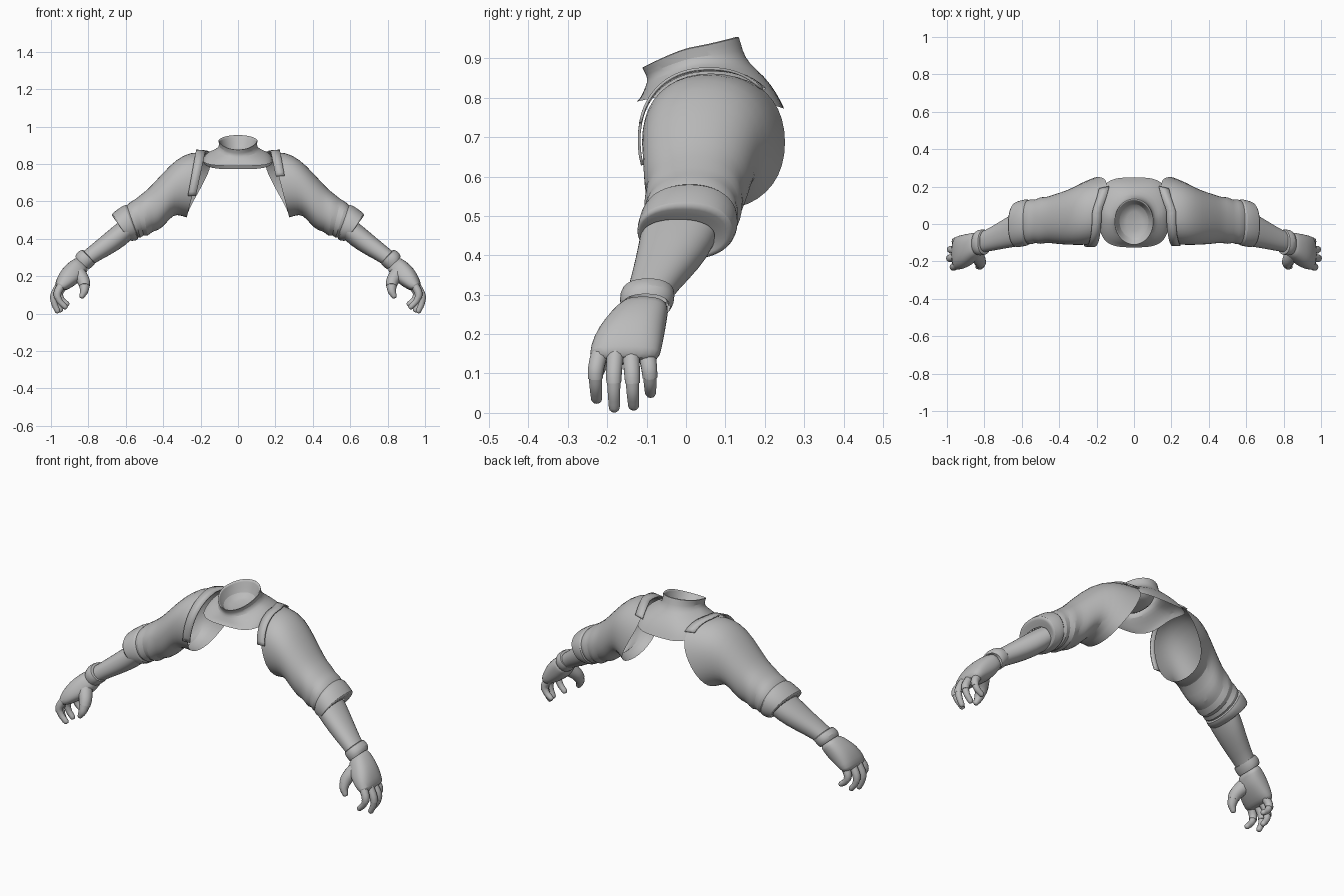
import bpy, bmesh
from math import sin, cos, pi, radians
from mathutils import Vector

cube = bpy.data.objects.get("Cube")
if cube:
    bpy.data.objects.remove(cube)

grey = bpy.data.materials.new("plain_grey")
grey.use_nodes = True
grey.diffuse_color = (0.5, 0.5, 0.5, 1)
grey.node_tree.nodes["Principled BSDF"].inputs["Base Color"].default_value = (0.5, 0.5, 0.5, 1)


def power(v, e):
    return abs(v) ** e * (1 if v >= 0 else -1)


def arm_point(spec, side, t, e):
    """Point at angle t of a section given by top and bottom (x, z), front and back y."""
    tx, tz, bx, bz, front, back = spec
    c, s = power(cos(t), e), power(sin(t), e)
    return Vector((side * ((tx + bx) / 2 + c * (tx - bx) / 2),
                   (front + back) / 2 + s * (back - front) / 2,
                   (tz + bz) / 2 + c * (tz - bz) / 2))


def arm_ring(spec, side, n=20, e=0.9):
    return [arm_point(spec, side, 2 * pi * i / n, e) for i in range(n)]


def reach_back(p, side):
    """Pull the upper back of the armhole towards the spine."""
    p.x -= side * 0.07 * max(0, (p.y - 0.07) / 0.18) * min(1, max(0, (p.z - 0.55) / 0.25))


def loft(name, rings, closed=True, caps=(False, False), subdiv=1, thick=0.0, angle=40):
    """Skin a list of point rings into a smooth object."""
    bm = bmesh.new()
    rows = [[bm.verts.new(p) for p in ring] for ring in rings]
    n = len(rows[0])
    for a, b in zip(rows, rows[1:]):
        for i in range(n if closed else n - 1):
            j = (i + 1) % n
            bm.faces.new((a[i], a[j], b[j], b[i]))
    for flag, row in zip(caps, (rows[0], rows[-1])):
        if flag:
            bm.faces.new(row)
    bmesh.ops.recalc_face_normals(bm, faces=bm.faces)
    mesh = bpy.data.meshes.new(name)
    bm.to_mesh(mesh)
    bm.free()
    mesh.materials.append(grey)
    obj = bpy.data.objects.new(name, mesh)
    bpy.context.collection.objects.link(obj)
    if thick:
        mod = obj.modifiers.new("thickness", 'SOLIDIFY')
        mod.thickness, mod.offset = thick, 0
    if subdiv:
        mod = obj.modifiers.new("smooth", 'SUBSURF')
        mod.levels = mod.render_levels = subdiv
    bpy.ops.object.select_all(action='DESELECT')
    obj.select_set(True)
    bpy.context.view_layer.objects.active = obj
    bpy.ops.object.shade_smooth_by_angle(angle=radians(angle))


def finger(name, path, radii, side, n=10):
    """Curled finger: a stepped glove sleeve, then a bare rounded tip."""
    pts = [Vector((side * x, y, z)) for x, y, z in path]
    # Catmull-Rom resampling of the path
    ext = [2 * pts[0] - pts[1]] + pts + [2 * pts[-1] - pts[-2]]
    fine, steps = [], 4
    for k in range(len(pts) - 1):
        a, b, c, d = ext[k:k + 4]
        for q in range(steps):
            u = q / steps
            fine.append(0.5 * (2 * b + (c - a) * u + (2 * a - 5 * b + 4 * c - d) * u ** 2
                               + (3 * b - a - 3 * c + d) * u ** 3))
    fine.append(pts[-1])
    rings, last = [], len(fine) - 1

    def circle(p, d, r):
        u = d.cross(Vector((0, 1, 0))).normalized()
        v = d.cross(u)
        rings.append([p + r * (cos(2 * pi * i / n) * u + sin(2 * pi * i / n) * v) for i in range(n)])

    for k, p in enumerate(fine):
        d = (fine[min(k + 1, last)] - fine[max(k - 1, 0)]).normalized()
        r = radii[0] + (radii[1] - radii[0]) * k / last
        if k == steps + 2:
            circle(p, d, r + 0.002)
        circle(p, d, r + (0.002 if k < steps + 2 else 0))
    for lift, shrink in ((0.5, 0.85), (0.85, 0.5)):
        circle(fine[-1] + d * r * lift, d, r * shrink)
    loft(name, rings, caps=(True, True), subdiv=0, angle=50)


# --- collar and shoulder yoke, with a shallow closed neck opening ---
def yoke_ring(rx, front, back, zf, zs, zb, e=1.0, n=32):
    pts = []
    for i in range(n):
        t = 2 * pi * i / n
        c, s = power(cos(t), e), power(sin(t), e)
        z = zs + ((zb if s > 0 else zf) - zs) * abs(s) ** 1.2
        pts.append(Vector((rx * c, (front + back) / 2 + s * (back - front) / 2, z)))
    return pts


loft("collar_yoke", [yoke_ring(*r) for r in (
    (0.040, -0.040, 0.07, 0.845, 0.85, 0.86),
    (0.082, -0.080, 0.11, 0.850, 0.87, 0.88),
    (0.099, -0.104, 0.126, 0.877, 0.928, 0.953),
    (0.108, -0.116, 0.135, 0.880, 0.932, 0.962),
    (0.099, -0.100, 0.143, 0.857, 0.900, 0.92),
    (0.112, -0.098, 0.160, 0.84, 0.882, 0.887),
    (0.150, -0.107, 0.200, 0.82, 0.872, 0.855, 0.8),
    (0.182, -0.115, 0.232, 0.80, 0.850, 0.81, 0.65),
    (0.188, -0.126, 0.250, 0.79, 0.825, 0.772, 0.6))], caps=(True, False))

SLEEVE = [
    (0.185, 0.862, 0.275, 0.512, -0.110, 0.254),
    (0.25, 0.868, 0.305, 0.522, -0.115, 0.225),
    (0.33, 0.828, 0.345, 0.530, -0.113, 0.19),
    (0.40, 0.755, 0.385, 0.480, -0.110, 0.17),
    (0.44, 0.712, 0.425, 0.442, -0.106, 0.158),
    (0.48, 0.668, 0.460, 0.440, -0.100, 0.143),
    (0.52, 0.637, 0.485, 0.408, -0.112, 0.148),
    (0.55, 0.612, 0.505, 0.424, -0.098, 0.128),
    (0.58, 0.597, 0.520, 0.398, -0.115, 0.138),
    (0.605, 0.568, 0.545, 0.414, -0.102, 0.122)]
CUFF = [
    (0.59, 0.578, 0.535, 0.415, -0.100, 0.120),
    (0.605, 0.586, 0.530, 0.396, -0.117, 0.136),
    (0.64, 0.562, 0.552, 0.388, -0.122, 0.130),
    (0.680, 0.533, 0.578, 0.388, -0.127, 0.120),
    (0.672, 0.520, 0.582, 0.396, -0.121, 0.108),
    (0.645, 0.492, 0.580, 0.405, -0.114, 0.074)]
FOREARM = [
    (0.60, 0.518, 0.55, 0.415, -0.114, 0.085),
    (0.66, 0.475, 0.60, 0.365, -0.122, 0.065),
    (0.74, 0.405, 0.68, 0.315, -0.135, 0.015),
    (0.82, 0.340, 0.765, 0.272, -0.150, -0.035),
    (0.86, 0.305, 0.80, 0.240, -0.155, -0.045)]
GLOVE_CUFF = [
    (0.825, 0.335, 0.77, 0.272, -0.150, -0.036),
    (0.83, 0.348, 0.758, 0.272, -0.166, -0.028),
    (0.867, 0.325, 0.785, 0.245, -0.170, -0.028),
    (0.870, 0.302, 0.798, 0.236, -0.165, -0.040)]
PALM = [
    (0.855, 0.305, 0.795, 0.242, -0.160, -0.045),
    (0.885, 0.290, 0.810, 0.220, -0.182, -0.045),
    (0.925, 0.258, 0.825, 0.190, -0.212, -0.050),
    (0.955, 0.220, 0.860, 0.160, -0.236, -0.056),
    (0.980, 0.165, 0.905, 0.130, -0.248, -0.064),
    (0.975, 0.138, 0.930, 0.122, -0.238, -0.075)]
FINGERS = {
    "index_finger": [(0.935, -0.215, 0.165), (0.965, -0.229, 0.11), (0.955, -0.229, 0.07), (0.925, -0.227, 0.037)],
    "middle_finger": [(0.945, -0.178, 0.165), (0.982, -0.183, 0.10), (0.982, -0.183, 0.055), (0.965, -0.182, 0.015)],
    "ring_finger": [(0.945, -0.14, 0.155), (0.978, -0.137, 0.10), (0.974, -0.135, 0.055), (0.95, -0.133, 0.02)],
    "little_finger": [(0.93, -0.10, 0.155), (0.955, -0.093, 0.11), (0.943, -0.091, 0.075), (0.915, -0.09, 0.052)],
    "thumb": [(0.855, -0.155, 0.215), (0.825, -0.195, 0.172), (0.822, -0.22, 0.125), (0.834, -0.227, 0.095)]}
BAND = [(0.174, 0.870, 0.250, 0.512, -0.119, 0.250),
        (0.224, 0.874, 0.290, 0.512, -0.119, 0.236)]

for side, word, front_end in ((1, "left", -78), (-1, "right", -108)):
    # sleeve and rolled cuff
    rings = [arm_ring(s, side) for s in SLEEVE]
    for p in rings[0]:
        reach_back(p, side)
    loft(word + "_sleeve", rings)
    loft(word + "_sleeve_cuff", [arm_ring(s, side) for s in CUFF], angle=55)

    # band around the armhole, longer in front on one side
    edges = [[arm_point(s, side, radians(front_end + (45 - front_end) * k / 20), 0.9)
              for k in range(21)] for s in BAND]
    for p in edges[0] + edges[1]:
        reach_back(p, side)
    loft(word + "_armhole_band", edges, closed=False, subdiv=0, thick=0.007)

    # forearm, glove and hand
    loft(word + "_forearm", [arm_ring(s, side) for s in FOREARM])
    loft(word + "_glove_cuff", [arm_ring(s, side) for s in GLOVE_CUFF], angle=50)
    loft(word + "_palm", [arm_ring(s, side, e=0.8) for s in PALM], caps=(True, True))
    for part, path in FINGERS.items():
        radii = (0.04, 0.015) if part == "thumb" else (0.021, 0.0145)
        finger(word + "_" + part, path, radii, side)
